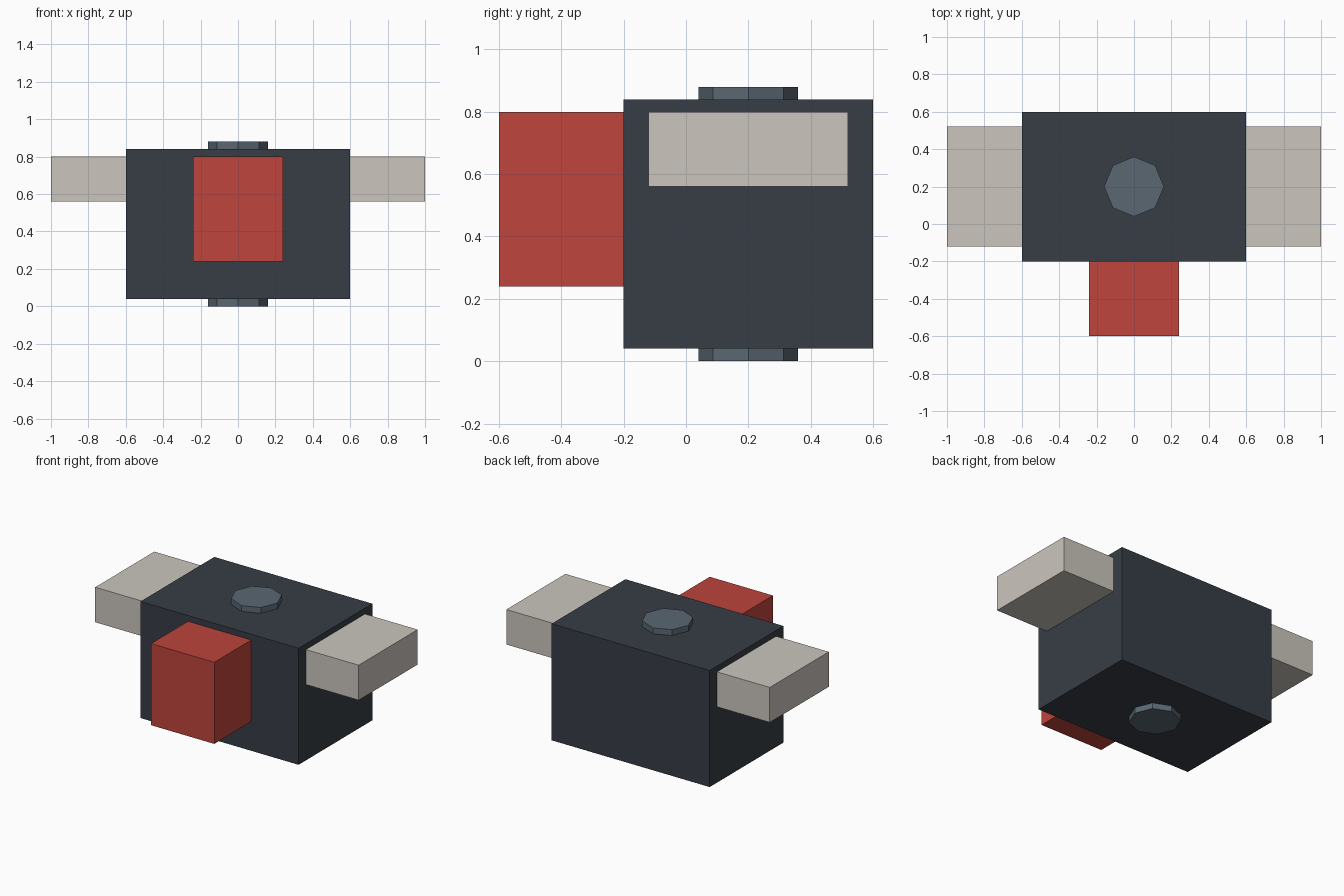
import bpy
import bmesh
from mathutils import Matrix, Vector

if "Cube" in bpy.data.objects:
    bpy.data.objects.remove(bpy.data.objects["Cube"])


def material(name, color):
    mat = bpy.data.materials.new(name)
    mat.diffuse_color = (*color, 1.0)
    mat.use_nodes = True
    mat.node_tree.nodes["Principled BSDF"].inputs["Base Color"].default_value = mat.diffuse_color
    return mat


def finish(name, bm, mat):
    mesh = bpy.data.meshes.new(name)
    bm.to_mesh(mesh)
    bm.free()
    mesh.materials.append(mat)
    obj = bpy.data.objects.new(name, mesh)
    bpy.context.collection.objects.link(obj)
    return obj


def box(name, low, high, mat):
    low, high = Vector(low), Vector(high)
    bm = bmesh.new()
    bmesh.ops.create_cube(bm, size=1.0)
    bmesh.ops.scale(bm, vec=high - low, verts=bm.verts)
    bmesh.ops.translate(bm, vec=(low + high) / 2, verts=bm.verts)
    return finish(name, bm, mat)


def octagon(name, z_low, z_high, mat):
    bm = bmesh.new()
    bmesh.ops.create_cone(bm, cap_ends=True, segments=8, radius1=0.16, radius2=0.16,
                          depth=z_high - z_low,
                          matrix=Matrix.Translation((0, 0.2, (z_low + z_high) / 2)))
    return finish(name, bm, mat)


dark = material("dark_slate", (0.038, 0.048, 0.061))
steel = material("blue_grey", (0.102, 0.136, 0.171))
red = material("red", (0.515, 0.058, 0.045))
pale = material("pale_stone", (0.597, 0.565, 0.515))

# Main block and front block
box("body", (-0.6, -0.2, 0.04), (0.6, 0.6, 0.84), dark)
box("front_block", (-0.24, -0.6, 0.24), (0.24, -0.2, 0.8), red)

# Side arms
box("left_arm", (-1.0, -0.12, 0.56), (-0.6, 0.52, 0.8), pale)
box("right_arm", (0.6, -0.12, 0.56), (1.0, 0.52, 0.8), pale)

# Octagonal caps above and below
octagon("bottom_cap", 0.0, 0.04, steel)
octagon("top_cap", 0.84, 0.88, steel)
